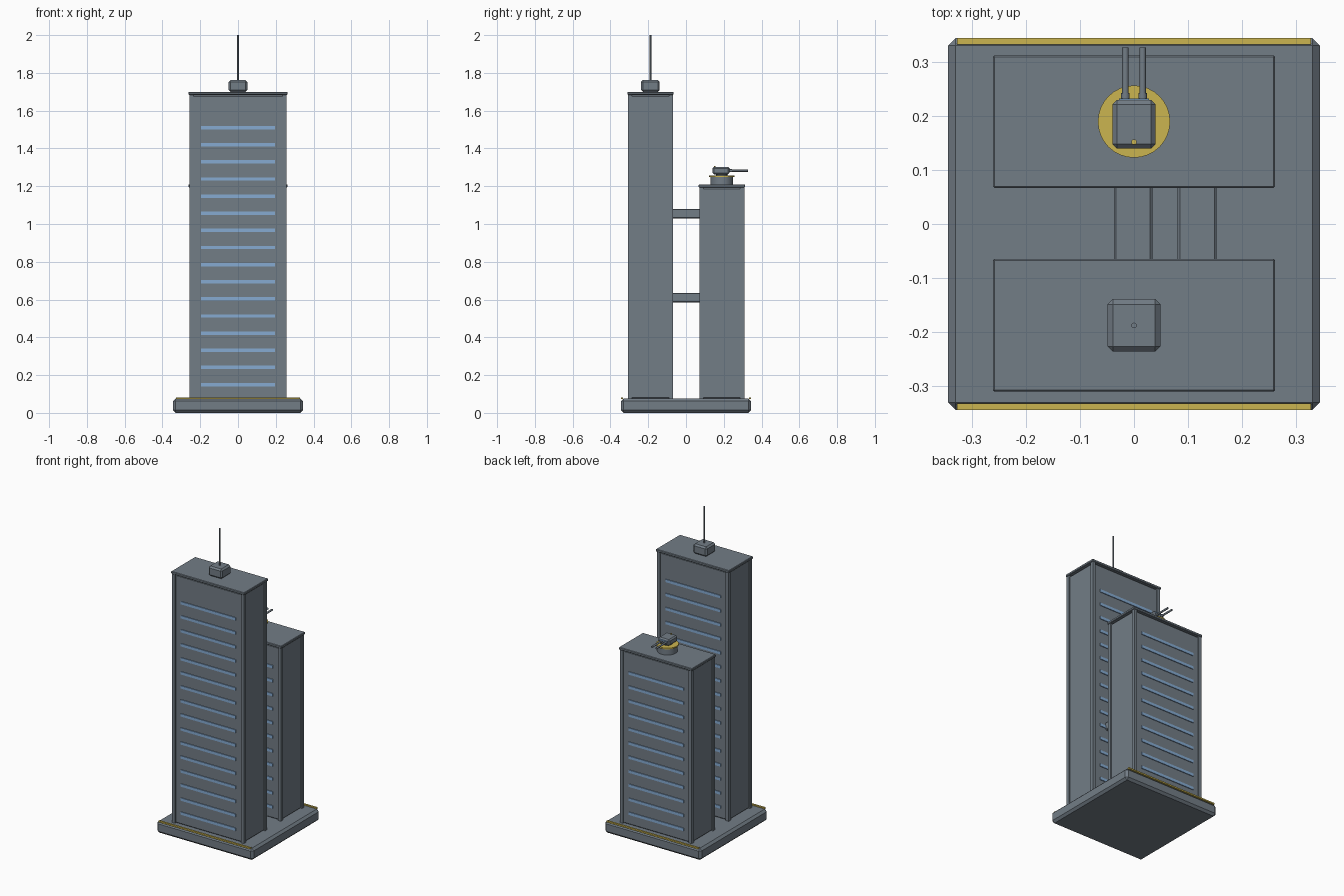
import bpy, bmesh, math
from mathutils import Matrix

if "Cube" in bpy.data.objects:
    bpy.data.objects.remove(bpy.data.objects["Cube"])


def material(name, rgb):
    m = bpy.data.materials.new(name)
    m.diffuse_color = (*rgb, 1)
    m.use_nodes = True
    m.node_tree.nodes["Principled BSDF"].inputs["Base Color"].default_value = m.diffuse_color
    return m


GREY = material("slate grey", (0.17, 0.205, 0.24))
BLUE = material("window blue", (0.24, 0.41, 0.65))
YELLOW = material("signal yellow", (0.60, 0.46, 0.08))


def finish(bm, name, mat):
    me = bpy.data.meshes.new(name)
    bm.to_mesh(me)
    bm.free()
    me.materials.append(mat)
    ob = bpy.data.objects.new(name, me)
    bpy.context.collection.objects.link(ob)
    return ob


def box(name, x, y, z, mat=GREY, bevel=0.0):
    """Box from (min, max) ranges, with an optional chamfer."""
    bm = bmesh.new()
    size = [b - a for a, b in (x, y, z)]
    mid = [(a + b) / 2 for a, b in (x, y, z)]
    bmesh.ops.create_cube(bm, size=1, matrix=Matrix.Translation(mid) @ Matrix.Diagonal((*size, 1)))
    if bevel:
        bmesh.ops.bevel(bm, geom=bm.edges[:], offset=bevel, segments=1, affect='EDGES')
    return finish(bm, name, mat)


def rod(name, centre, radius, length, mat=GREY, along_y=False, sides=16):
    """Cylinder starting at centre and running up z or along y."""
    bm = bmesh.new()
    turn = Matrix.Rotation(-math.pi / 2, 4, 'X') if along_y else Matrix.Identity(4)
    bmesh.ops.create_cone(bm, cap_ends=True, segments=sides, radius1=radius, radius2=radius, depth=length,
                          matrix=Matrix.Translation(centre) @ turn @ Matrix.Translation((0, 0, length / 2)))
    for f in bm.faces:
        f.smooth = len(f.verts) == 4
    for e in bm.edges:
        e.smooth = all(len(f.verts) == 4 for f in e.link_faces)
    return finish(bm, name, mat)


def tower(name, cy, top, floors):
    # Main block, corner columns and roof slab
    box(name + "_body", (-0.25, 0.25), (cy - 0.112, cy + 0.112), (0.07, top - 0.012), GREY, 0.012)
    for sx in (-1, 1):
        for sy in (-1, 1):
            x, y = sx * 0.246, cy + sy * 0.108
            box(name + "_column", (x - 0.011, x + 0.011), (y - 0.011, y + 0.011), (0.07, top - 0.012))
    box(name + "_roof", (-0.262, 0.262), (cy - 0.123, cy + 0.123), (top - 0.016, top), GREY, 0.003)
    # Window bands on front and back
    for i in range(floors):
        z = 0.15 + i * 0.0907
        for s in (-1, 1):
            y = cy + s * 0.112
            box(name + "_window", (-0.197, 0.197), (y - 0.005, y + 0.005), (z - 0.009, z + 0.009), BLUE)


# Plinth with yellow edge strips
box("plinth", (-0.345, 0.345), (-0.345, 0.345), (0, 0.076), GREY, 0.014)
for s in (-1, 1):
    box("edge_strip", (-0.328, 0.328), sorted((s * 0.333, s * 0.345)), (0.073, 0.082), YELLOW)

tower("front_tower", -0.188, 1.70, 16)
tower("back_tower", 0.19, 1.21, 11)

# Sky bridges
box("upper_bridge", (-0.037, 0.034), (-0.085, 0.085), (1.03, 1.08), GREY, 0.004)
box("lower_bridge", (0.081, 0.153), (-0.085, 0.085), (0.585, 0.635), GREY, 0.004)

# Roof cabin and mast on the tall tower
box("roof_cabin", (-0.049, 0.049), (-0.237, -0.139), (1.70, 1.763), GREY, 0.01)
rod("mast", (0, -0.188, 1.76), 0.005, 0.24, sides=12)

# Turret on the low tower
rod("turret_base", (0, 0.19, 1.21), 0.06, 0.041, sides=32)
rod("turret_ring", (0, 0.19, 1.25), 0.067, 0.008, YELLOW, sides=32)
rod("turret_neck", (0, 0.19, 1.257), 0.03, 0.01, sides=24)
box("turret_housing", (-0.04, 0.04), (0.14, 0.23), (1.263, 1.303), GREY, 0.008)
box("turret_visor", (-0.028, 0.028), (0.226, 0.233), (1.288, 1.295), BLUE)
rod("turret_beacon", (0, 0.152, 1.30), 0.005, 0.008, YELLOW, sides=12)
for x in (-0.016, 0.016):
    rod("barrel_collar", (x, 0.225, 1.282), 0.008, 0.018, along_y=True)
    rod("barrel", (x, 0.23, 1.282), 0.006, 0.097, along_y=True)
